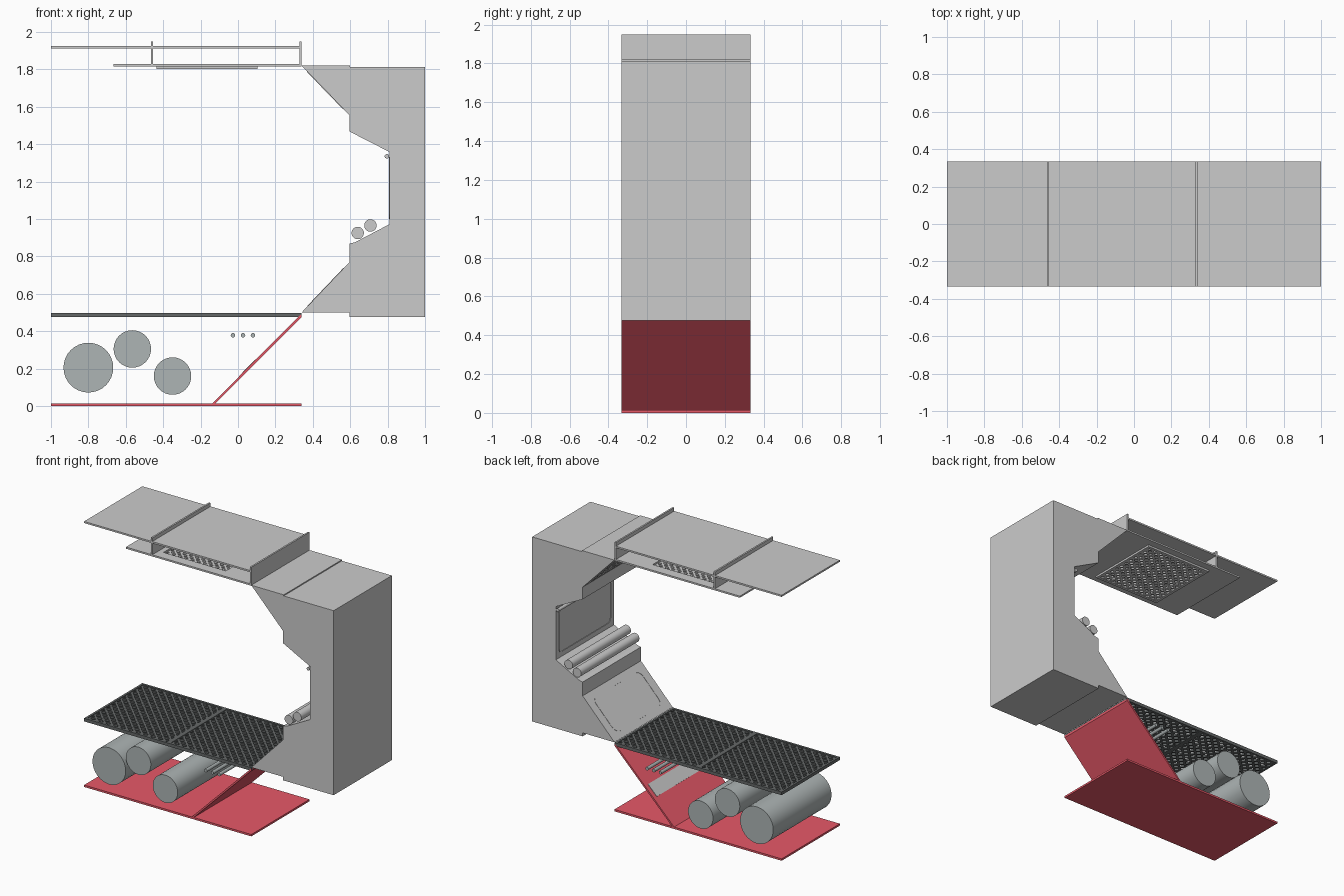
import bpy, bmesh, math
from mathutils import Matrix, Vector

if "Cube" in bpy.data.objects:
    bpy.data.objects.remove(bpy.data.objects["Cube"])

W = 1 / 3  # half depth of the corridor section


def material(name, rgb):
    m = bpy.data.materials.new(name)
    m.diffuse_color = (*rgb, 1)
    m.use_nodes = True
    m.node_tree.nodes["Principled BSDF"].inputs["Base Color"].default_value = m.diffuse_color
    return m


RED = material("red_base", (0.8, 0.1, 0.14))
DARK = material("dark_grate", (0.13, 0.14, 0.14))
STEEL = material("pipe_steel", (0.42, 0.46, 0.46))


def finish(name, bm, mat=None):
    bmesh.ops.recalc_face_normals(bm, faces=bm.faces)
    me = bpy.data.meshes.new(name)
    bm.to_mesh(me)
    bm.free()
    ob = bpy.data.objects.new(name, me)
    bpy.context.collection.objects.link(ob)
    if mat:
        me.materials.append(mat)
    return ob


def add_box(bm, x0, x1, y0, y1, z0, z1, m=Matrix()):
    c = Matrix.Translation(((x0 + x1) / 2, (y0 + y1) / 2, (z0 + z1) / 2))
    s = Matrix.Diagonal((x1 - x0, y1 - y0, z1 - z0, 1))
    bmesh.ops.create_cube(bm, size=1, matrix=m @ c @ s)


def box(name, x0, x1, z0, z1, mat=None, y=W):
    bm = bmesh.new()
    add_box(bm, x0, x1, -y, y, z0, z1)
    return finish(name, bm, mat)


def extrude_profile(name, pts, mat=None):
    bm = bmesh.new()
    f = bm.faces.new([bm.verts.new((x, -W, z)) for x, z in pts])
    r = bmesh.ops.extrude_face_region(bm, geom=[f])
    vs = [v for v in r["geom"] if isinstance(v, bmesh.types.BMVert)]
    bmesh.ops.translate(bm, verts=vs, vec=(0, 2 * W, 0))
    return finish(name, bm, mat)


def pipe(name, x, z, r, mat=None, sides=32):
    bpy.ops.mesh.primitive_cylinder_add(vertices=sides, radius=r, depth=2 * W,
                                        location=(x, 0, z), rotation=(math.pi / 2, 0, 0))
    ob = bpy.context.object
    ob.name = name
    bpy.ops.object.shade_smooth_by_angle(angle=math.radians(30))
    if mat:
        ob.data.materials.append(mat)


def frame(bm, x0, x1, y0, y1, z0, z1, t, m=Matrix()):
    for a, b, c, d in ((x0, x1, y0, y0 + t), (x0, x1, y1 - t, y1),
                       (x0, x0 + t, y0 + t, y1 - t), (x1 - t, x1, y0 + t, y1 - t)):
        add_box(bm, a, b, c, d, z0, z1, m)


def lattice(bm, x0, x1, y0, y1, z0, z1, step, bar, m=Matrix()):
    """Crossed diagonal bars clipped to a rectangle."""
    w, h = x1 - x0, y1 - y0
    c = -h + step / 2
    while c < w:
        lo, hi = max(0, -c), min(h, w - c)   # line x = c + y
        if hi - lo > bar:
            for flip in (False, True):
                ya, yb = (y1 - lo, y1 - hi) if flip else (y0 + lo, y0 + hi)
                a, b = Vector((x0 + c + lo, ya, 0)), Vector((x0 + c + hi, yb, 0))
                d = b - a
                mm = m @ Matrix.Translation((a + b) / 2) @ Matrix.Rotation(math.atan2(d.y, d.x), 4, 'Z')
                add_box(bm, -d.length / 2, d.length / 2, -bar / 2, bar / 2, z0, z1, mm)
        c += step


def on_wall(p, q):
    """Frame on the wall face from p to q (x, z): local X along depth, Z into the corridor."""
    d = Vector((q[0] - p[0], 0, q[1] - p[1])).normalized()
    x = Vector((0, -1, 0))
    m = Matrix((x, d, x.cross(d))).transposed().to_4x4()
    m.translation = ((p[0] + q[0]) / 2, 0, (p[1] + q[1]) / 2)
    return m


def rounded(w, h, r):
    pts = []
    for i, (sx, sy) in enumerate(((1, 1), (-1, 1), (-1, -1), (1, -1))):
        for k in range(5):
            a = (i + k / 4) * math.pi / 2
            pts.append((sx * (w / 2 - r) + r * math.cos(a), sy * (h / 2 - r) + r * math.sin(a)))
    return pts


def rounded_trim(name, w, h, r, t, height, m):
    bm = bmesh.new()
    loops = []
    for e, z in ((0, 0), (0, height), (t, height), (t, 0)):
        loops.append([bm.verts.new(m @ Vector((x, y, z)))
                      for x, y in rounded(w - 2 * e, h - 2 * e, r - e)])
    n = len(loops[0])
    for k in range(4):
        A, B = loops[k], loops[(k + 1) % 4]
        for i in range(n):
            j = (i + 1) % n
            bm.faces.new((A[i], A[j], B[j], B[i]))
    return finish(name, bm)


# Red base plate and sloped bulkhead under the floor
box("base_plate", -1, 0.34, 0, 0.014, RED)
extrude_profile("sloped_bulkhead", [(-0.14, 0.012), (-0.123, 0.012), (0.34, 0.475),
                                    (0.34, 0.49), (0.332, 0.485)], RED)
slope = on_wall((-0.14, 0.012), (0.332, 0.485))
bm = bmesh.new()
add_box(bm, -0.3, 0.3, -0.1, 0.0, 0, 0.003, slope)
finish("bulkhead_plate", bm)

# Pipes below the floor
for i, (x, z, r) in enumerate(((-0.8, 0.205, 0.133), (-0.565, 0.305, 0.1), (-0.35, 0.16, 0.1))):
    pipe(f"underfloor_pipe_{i + 1}", x, z, r, STEEL)
for i, x in enumerate((-0.027, 0.027, 0.08)):
    pipe(f"cable_{i + 1}", x, 0.378, 0.012, STEEL, 16)

# Walkway: two framed grate panels
for i, (a, b) in enumerate(((-1, -0.33), (-0.33, 0.34))):
    bm = bmesh.new()
    frame(bm, a, b, -W, W, 0.475, 0.498, 0.016)
    lattice(bm, a + 0.012, b - 0.012, -W + 0.012, W - 0.012, 0.479, 0.494, 0.06, 0.015)
    finish(f"floor_grate_{i + 1}", bm, DARK)

# Wall block
extrude_profile("wall", [(0.34, 1.82), (0.6, 1.82), (0.6, 1.812), (1, 1.812), (1, 0.475),
                         (0.595, 0.475), (0.595, 0.5), (0.34, 0.5), (0.595, 0.768),
                         (0.595, 0.868), (0.625, 0.875), (0.81, 0.972), (0.81, 1.358),
                         (0.595, 1.468), (0.595, 1.556)])

# Wall trims and upper grille
low = on_wall((0.34, 0.5), (0.595, 0.768))
mid = on_wall((0.81, 0.972), (0.81, 1.358))
high = on_wall((0.595, 1.556), (0.34, 1.82))
rounded_trim("lower_panel_trim", 0.54, 0.28, 0.05, 0.006, 0.002, low)
rounded_trim("back_panel_trim", 0.6, 0.33, 0.04, 0.01, 0.004, mid)
bm = bmesh.new()
frame(bm, -0.28, 0.28, -0.14, 0.14, 0, 0.003, 0.012, high)
lattice(bm, -0.27, 0.27, -0.13, 0.13, 0, 0.002, 0.06, 0.012, high)
finish("upper_grille", bm)

# Wall pipes
pipe("wall_pipe_lower", 0.64, 0.925, 0.033)
pipe("wall_pipe_upper", 0.708, 0.965, 0.033)
pipe("wall_cable", 0.796, 1.335, 0.012, None, 16)

# Ceiling plate with a framed opening and lattice
bm = bmesh.new()
z0, z1 = 1.816, 1.828
add_box(bm, -0.665, -0.415, -W, W, z0, z1)
add_box(bm, 0.085, 0.34, -W, W, z0, z1)
for s in (-1, 1):
    ya, yb = sorted((s * 0.26, s * W))
    add_box(bm, -0.415, 0.085, ya, yb, z0, z1)
finish("ceiling_plate", bm)
bm = bmesh.new()
frame(bm, -0.435, 0.105, -0.28, 0.28, 1.802, z0, 0.022)
lattice(bm, -0.418, 0.088, -0.263, 0.263, 1.806, 1.816, 0.05, 0.015)
finish("ceiling_grate", bm)

# Roof plate and its cross ribs
box("roof_plate", -1, 0.335, 1.912, 1.924)
box("roof_rib_left", -0.466, -0.454, 1.828, 1.95)
box("roof_rib_right", 0.328, 0.34, 1.82, 1.95)
